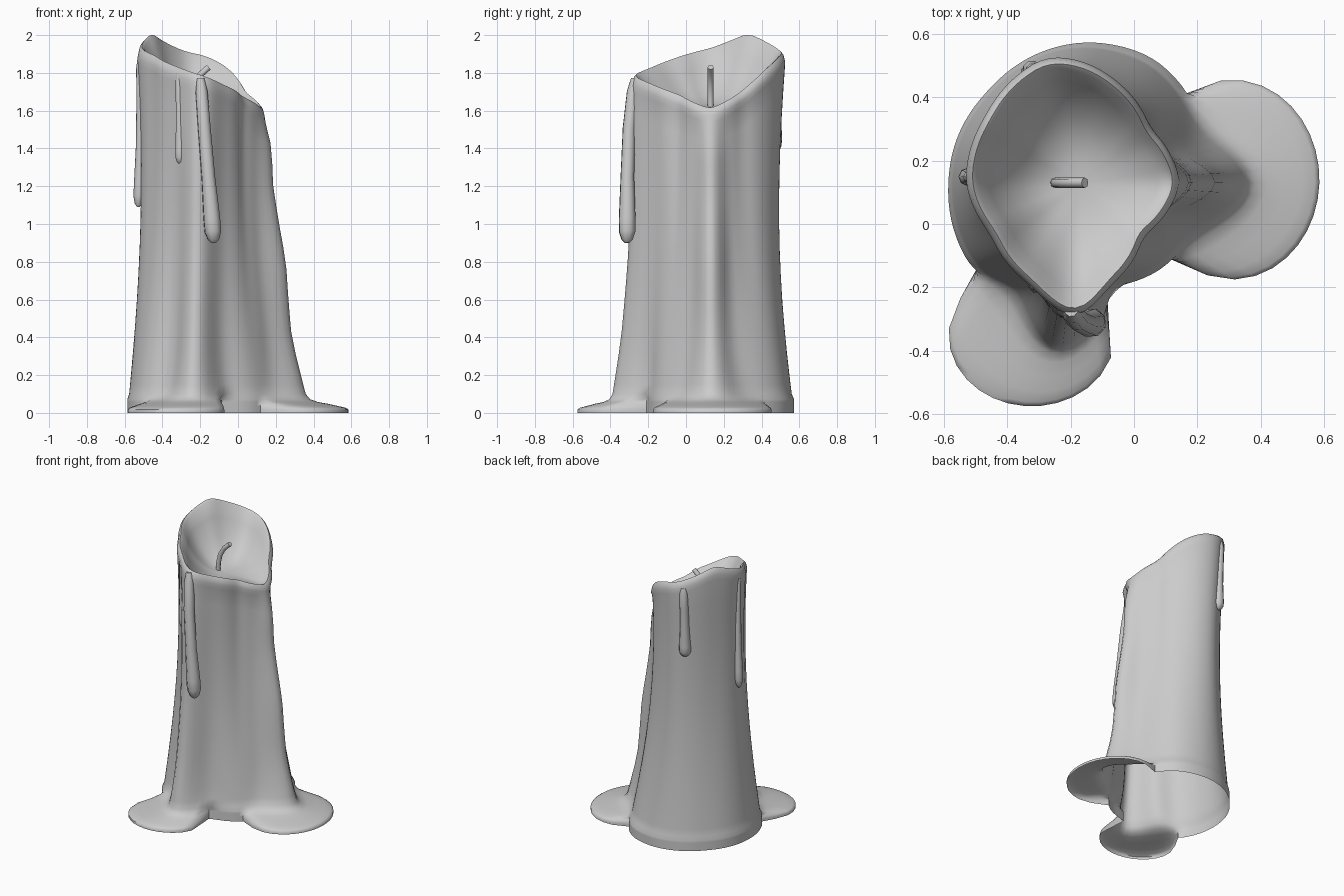
import bpy, bmesh
from math import sin, cos, pi, radians, exp, sqrt

if "Cube" in bpy.data.objects:
    bpy.data.objects.remove(bpy.data.objects["Cube"])

CX, CY = -0.17, 0.13      # candle axis
FLOOR = 1.615             # bowl floor height
SEGS = 90

# angle (deg) -> radius / height profiles around the axis
BASE = [(0, .40), (45, .445), (60, .455), (90, .442), (135, .41), (180, .415), (200, .425),
        (220, .435), (240, .38), (270, .36), (290, .345), (315, .375)]
RIM = [(0, .315), (38, .28), (70, .34), (90, .385), (105, .41), (145, .365), (180, .36),
       (210, .325), (245, .36), (268, .43), (285, .34), (320, .26)]
RIM_Z = [(0, 1.61), (38, 1.70), (70, 1.83), (90, 1.89), (105, 1.91), (145, 2.01), (180, 1.93),
         (210, 1.89), (245, 1.83), (266, 1.79), (285, 1.74), (320, 1.68)]
# long runs: angle, (z, extra radius)
RUNS = [(0, [(0, .15), (.1, .14), (.4, .10), (.8, .105), (1.2, .055), (1.4, .05), (1.6, .0)]),
        (262, [(0, .17), (.1, .16), (.4, .115), (.9, .065), (1.4, .04), (1.8, .0)])]
# pools: centre, half sizes
POOLS = [(.31, .14, .275, .315), (-.322, -.35, .263, .225)]


def lerp_table(tab, v):
    if v <= tab[0][0]:
        return tab[0][1]
    for (a, p), (b, q) in zip(tab, tab[1:]):
        if v <= b:
            return p + (q - p) * (v - a) / (b - a)
    return tab[-1][1]


def around(tab, deg):
    closed = tab + [(360, tab[0][1])]
    return sum(lerp_table(closed, (deg + d) % 360) for d in (-6, -3, 0, 3, 6)) / 5


def surf(deg, z):
    """Outer wax radius at an angle and height."""
    w = max(0, 1 - z / 1.7) ** 1.5
    r = around(RIM, deg) * (1 - w) + around(BASE, deg) * w
    r -= (.027 + .015 * max(0, sin(radians(deg)))) * sin(pi * min(z / 1.85, 1))
    for ang, tab in RUNS:
        d = (deg - ang + 180) % 360 - 180
        s = 8.5 + 9 * exp(-z / .12)
        r += lerp_table(tab, z) * exp(-(d / s) ** 2 / 2)
    return r


def pool_reach(deg):
    """Far distance at which a ray from the axis leaves a pool."""
    best = 0
    dx, dy = cos(radians(deg)), sin(radians(deg))
    for px, py, rx, ry in POOLS:
        ox, oy = (CX - px) / rx, (CY - py) / ry
        ux, uy = dx / rx, dy / ry
        a, b, c = ux * ux + uy * uy, ox * ux + oy * uy, ox * ox + oy * oy - 1
        disc = b * b - a * c
        if disc > 0:
            best = max(best, (-b + sqrt(disc)) / a)
    return best


def column(deg):
    """(radius, z) from the foot up over the rim and down into the bowl."""
    def plain(z):      # body foot without the wide flare of the runs
        return around(BASE, deg) if not pool_reach(deg) else surf(deg, z)
    pts = []
    for z, k in ((0, 1), (.018, 1), (.027, .93), (.036, .75), (.048, .5), (.058, .25), (.072, .08)):
        b = plain(z)
        pts.append((b + max(0, pool_reach(deg) - b) * k, z))
    pts += [(surf(deg, z), z) for z in (.1, .15, .22, .32)]
    zr = around(RIM_Z, deg)
    for i in range(1, 12):
        z = .32 + (zr - .08 - .32) * i / 11
        pts.append((surf(deg, z), z))
    R = around(RIM, deg)
    pts += [(R, zr - .045), (R - .008, zr - .012), (R - .02, zr), (R - .035, zr - .012)]
    for s in (.88, .72, .55, .38, .2):
        pts.append(((R - .03) * s, FLOOR + (zr - .01 - FLOOR) * s ** 2.6))
    return pts


def smooth(obj, angle=50):
    bpy.ops.object.select_all(action='DESELECT')
    obj.select_set(True)
    bpy.context.view_layer.objects.active = obj
    bpy.ops.object.shade_smooth_by_angle(angle=radians(angle))


# wax body with runs and pools, open underneath
bm = bmesh.new()
cols = []
for i in range(SEGS):
    deg = 360 * i / SEGS
    a = radians(deg)
    cols.append([bm.verts.new((CX + r * cos(a), CY + r * sin(a), z)) for r, z in column(deg)])
centre = bm.verts.new((CX, CY, FLOOR))
for i in range(SEGS):
    p, q = cols[i], cols[(i + 1) % SEGS]
    for j in range(len(p) - 1):
        bm.faces.new((p[j], q[j], q[j + 1], p[j + 1]))
    bm.faces.new((p[-1], q[-1], centre))
me = bpy.data.meshes.new("wax_body")
bm.to_mesh(me)
bm.free()
body = bpy.data.objects.new("wax_body", me)
bpy.context.collection.objects.link(body)
smooth(body, 60)


def tube(name, pts, depth):
    """Round tube through (x, y, z, radius factor) points."""
    cu = bpy.data.curves.new(name, 'CURVE')
    cu.dimensions = '3D'
    cu.bevel_depth = depth
    cu.bevel_resolution = 2
    cu.use_fill_caps = True
    sp = cu.splines.new('POLY')
    sp.points.add(len(pts) - 1)
    for p, (x, y, z, r) in zip(sp.points, pts):
        p.co = (x, y, z, 1)
        p.radius = r
    ob = bpy.data.objects.new(name, cu)
    bpy.context.collection.objects.link(ob)
    bpy.ops.object.select_all(action='DESELECT')
    ob.select_set(True)
    bpy.context.view_layer.objects.active = ob
    bpy.ops.object.convert(target='MESH')
    smooth(bpy.context.view_layer.objects.active)


def drip(name, deg_top, deg_end, z_top, z_end, depth, lift):
    """Short drip clinging to the wall, swelling to a rounded tip."""
    pts = []
    for t, r in ((0, .5), (.08, .8), (.3, .85), (.6, .9), (.85, 1.1), (.93, 1.1), (.98, .75), (1, .3)):
        deg = deg_top + (deg_end - deg_top) * t
        z = z_top + (z_end - z_top) * t
        R = surf(deg, z) + lift * t - .012
        pts.append((CX + R * cos(radians(deg)), CY + R * sin(radians(deg)), z, r))
    tube(name, pts, depth)


drip("front_drip", 266, 275.5, 1.77, .90, .042, .085)
drip("front_left_drip", 246, 247, 1.80, 1.32, .024, .005)
drip("left_drip", 177, 177, 1.89, 1.09, .026, .025)
drip("back_left_drip", 113, 114, 1.88, 1.38, .036, .01)

# bent wick
tube("wick", [(-.25, CY, 1.59, 1), (-.247, CY, 1.67, 1), (-.232, CY, 1.735, 1),
              (-.20, CY, 1.79, 1), (-.155, CY, 1.83, 1)], .016)
